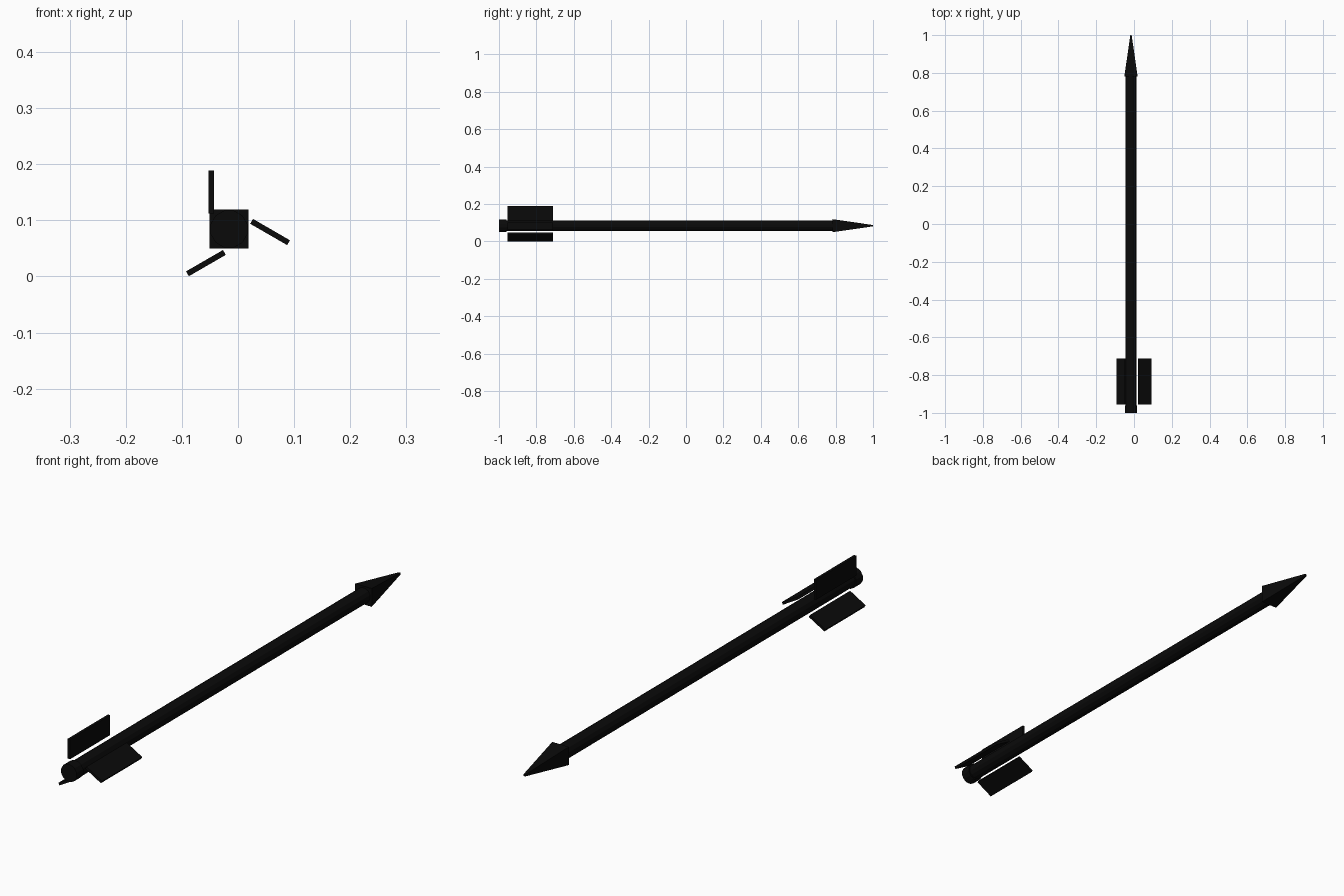
import bpy, math
from mathutils import Matrix, Vector

if "Cube" in bpy.data.objects:
    bpy.data.objects.remove(bpy.data.objects["Cube"])

CX, CZ = -0.016, 0.0845   # axis of the arrow

black = bpy.data.materials.new("black")
black.diffuse_color = (0.003, 0.003, 0.003, 1)
black.use_nodes = True
black.node_tree.nodes["Principled BSDF"].inputs["Base Color"].default_value = black.diffuse_color


def tapered(name, sides, r0, r1, y0, y1, turn):
    """Prism or cone along y, radius r0 at y0 and r1 at y1."""
    bpy.ops.mesh.primitive_cone_add(vertices=sides, radius1=r0, radius2=r1, depth=y1 - y0)
    ob = bpy.context.object
    ob.name = name
    ob.data.transform(Matrix.Rotation(-math.pi / 2, 4, 'X') @ Matrix.Rotation(turn, 4, 'Z'))
    ob.location = (CX, (y0 + y1) / 2, CZ)
    ob.data.materials.append(black)
    return ob


# shaft, nock and square-based point
tapered("shaft", 12, 0.029, 0.029, -0.97, 0.79, math.pi / 12)
tapered("nock", 12, 0.034, 0.034, -1.0, -0.96, math.pi / 12)
tapered("arrow_head", 4, 0.035 * math.sqrt(2), 0.005, 0.782, 1.0, math.pi / 4)

# three offset fletching vanes around the axis
for i in range(3):
    bpy.ops.mesh.primitive_cube_add(size=1)
    vane = bpy.context.object
    vane.name = f"vane_{i + 1}"
    vane.data.transform(Matrix.Translation((-0.032, -0.833, 0.066))
                        @ Matrix.Diagonal((0.01, 0.243, 0.076, 1)))
    vane.data.transform(Matrix.Rotation(i * 2 * math.pi / 3, 4, 'Y'))
    vane.location = (CX, 0, CZ)
    vane.data.materials.append(black)
